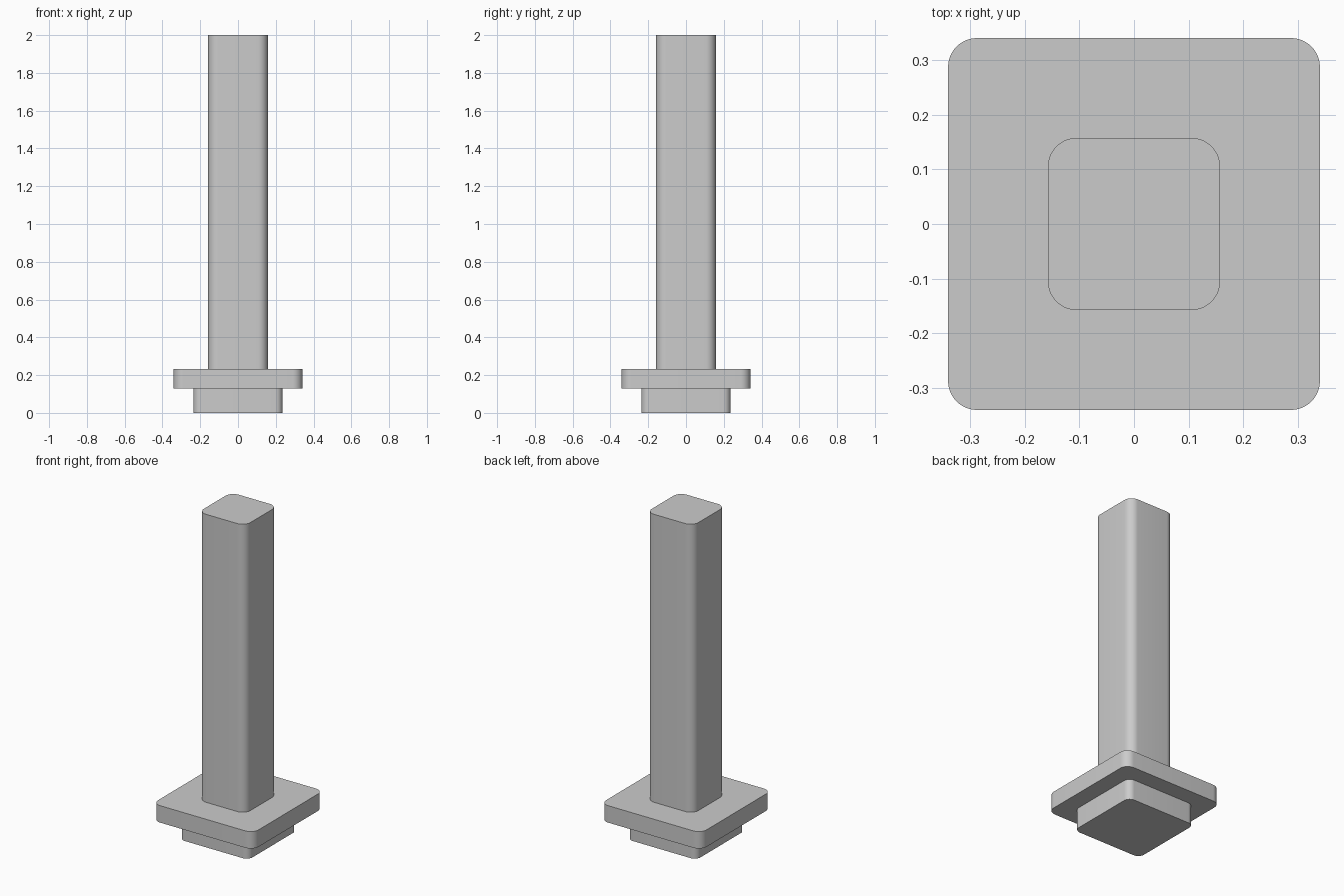
import bpy
import bmesh
import math

cube = bpy.data.objects.get("Cube")
if cube:
    bpy.data.objects.remove(cube, do_unlink=True)

grey = bpy.data.materials.new("plain grey")
grey.use_nodes = True
colour = (0.6, 0.6, 0.6, 1)
grey.diffuse_color = colour
grey.node_tree.nodes["Principled BSDF"].inputs["Base Color"].default_value = colour


def rounded_block(name, half, radius, bottom, top, steps=10):
    """Square prism with rounded upright edges."""
    bm = bmesh.new()
    ring = []
    for corner in range(4):
        middle = math.pi / 4 + corner * math.pi / 2
        reach = (half - radius) * math.sqrt(2)
        for i in range(steps + 1):
            angle = (corner + i / steps) * math.pi / 2
            ring.append(bm.verts.new((reach * math.cos(middle) + radius * math.cos(angle),
                                      reach * math.sin(middle) + radius * math.sin(angle),
                                      bottom)))
    base = bm.faces.new(ring)
    extruded = bmesh.ops.extrude_face_region(bm, geom=[base], use_keep_orig=True)
    for item in extruded["geom"]:
        if isinstance(item, bmesh.types.BMVert):
            item.co.z = top
    bmesh.ops.recalc_face_normals(bm, faces=bm.faces)
    mesh = bpy.data.meshes.new(name)
    bm.to_mesh(mesh)
    bm.free()
    mesh.materials.append(grey)
    obj = bpy.data.objects.new(name, mesh)
    bpy.context.collection.objects.link(obj)
    bpy.ops.object.select_all(action="DESELECT")
    obj.select_set(True)
    bpy.context.view_layer.objects.active = obj
    bpy.ops.object.shade_smooth_by_angle(angle=math.radians(30))


# Stacked parts: plug underneath, wide flange, tall post
rounded_block("plug", 0.236, 0.04, 0, 0.128)
rounded_block("flange", 0.341, 0.053, 0.128, 0.232)
rounded_block("post", 0.158, 0.053, 0.232, 2)
